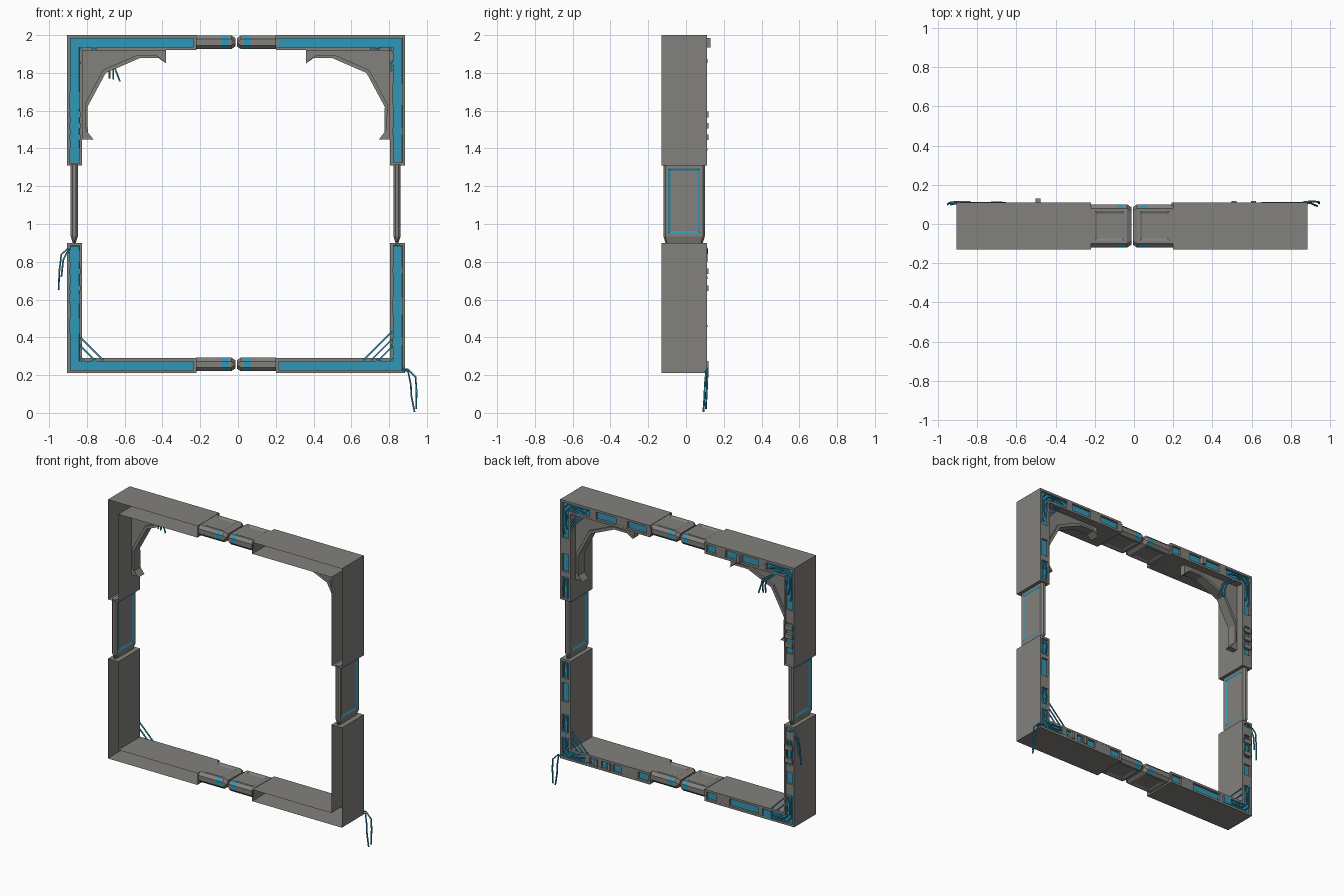
import bpy, bmesh, math
from mathutils import Vector

if "Cube" in bpy.data.objects:
    bpy.data.objects.remove(bpy.data.objects["Cube"])

CX, CZ = -0.01, 1.105          # centre of the square frame


def material(name, rgb):
    m = bpy.data.materials.new(name)
    m.diffuse_color = (*rgb, 1)
    m.use_nodes = True
    m.node_tree.nodes["Principled BSDF"].inputs["Base Color"].default_value = m.diffuse_color
    return m


GREY = material("warm grey metal", (0.225, 0.22, 0.205))
TEAL = material("teal light", (0.03, 0.31, 0.47))


def finish(name, bm, mats=(GREY, TEAL), recalc=True):
    if recalc:
        bmesh.ops.recalc_face_normals(bm, faces=bm.faces[:])
    me = bpy.data.meshes.new(name)
    bm.to_mesh(me)
    bm.free()
    for m in mats:
        me.materials.append(m)
    ob = bpy.data.objects.new(name, me)
    bpy.context.collection.objects.link(ob)
    return ob


def prism(name, pts, y0, y1, mat=GREY):
    """Extrude an x/z outline from y0 to y1."""
    bm = bmesh.new()
    a = [bm.verts.new((x, y0, z)) for x, z in pts]
    b = [bm.verts.new((x, y1, z)) for x, z in pts]
    bm.faces.new(a)
    bm.faces.new(b[::-1])
    for i in range(len(pts)):
        j = (i + 1) % len(pts)
        bm.faces.new((a[i], b[i], b[j], a[j]))
    return finish(name, bm, (mat,))


def box(name, x0, x1, y0, y1, z0, z1, mat=GREY):
    return prism(name, [(x0, z0), (x1, z0), (x1, z1), (x0, z1)], y0, y1, mat)


def cable(name, pts, r=0.005):
    cu = bpy.data.curves.new(name, 'CURVE')
    cu.dimensions = '3D'
    cu.bevel_depth, cu.bevel_resolution, cu.use_fill_caps = r, 1, True
    s = cu.splines.new('POLY')
    s.points.add(len(pts) - 1)
    for p, c in zip(s.points, pts):
        p.co = (*c, 1)
    cu.materials.append(TEAL)
    ob = bpy.data.objects.new(name, cu)
    bpy.context.collection.objects.link(ob)


# Corner troughs: L-shaped shells, open at the front, teal recess at the back
def corner_shell(name, sx, sz):
    L = [(.895, .895), (.21, .895), (.21, .815), (.815, .815), (.815, .205), (.895, .205)]
    bm = bmesh.new()
    back = [bm.verts.new((CX + sx * x, .11, CZ + sz * z)) for x, z in L]
    front = [bm.verts.new((v.co.x, -.13, v.co.z)) for v in back]
    face = bm.faces.new(back)
    face.normal_update()
    if face.normal.y < 0:
        face.normal_flip()
    for i in range(6):
        j = (i + 1) % 6
        f = bm.faces.new((back[i], back[j], front[j], front[i]))
        f.normal_update()
        if sx * sz > 0:
            f.normal_flip()
    bm.normal_update()
    bmesh.ops.inset_region(bm, faces=[face], thickness=.015, use_even_offset=True)
    bmesh.ops.inset_region(bm, faces=[face], thickness=.0005, depth=-.015, use_even_offset=True)
    face.material_index = 1
    bmesh.ops.recalc_face_normals(bm, faces=bm.faces[:])
    face.normal_update()
    if face.normal.y < 0:
        bmesh.ops.reverse_faces(bm, faces=bm.faces[:])
    finish(name, bm, recalc=False)


for sx, side in ((-1, "left"), (1, "right")):
    for sz, lev in ((1, "upper"), (-1, "lower")):
        corner_shell(f"{lev}_{side}_corner_shell", sx, sz)
        # Cable bundle turning the corner on the back
        for k in range(3):
            d, e = .875 - .018 * k, .66 + .04 * k
            pts = [(e, d - .012), (e + .05, d), (d - .04, d), (d, d - .04), (d, e + .04), (d - .012, e)]
            cable(f"{lev}_{side}_corner_cable",
                  [(CX + sx * x, .106, CZ + sz * z) for x, z in pts])


# Linking pieces between the corners: chamfered bars with tapered tip and sunk panels
def link_piece(name, vertical, c, sections, half, stripe, panel, rim_teal):
    bm = bmesh.new()
    rings = []
    ch = half * .55
    for t, s in sections:
        h, y0, y1 = half - s, -.12 + s, .10 - s
        prof = [(-h, y0 + ch), (-h, y1 - ch), (-h + ch, y1), (h - ch, y1),
                (h, y1 - ch), (h, y0 + ch), (h - ch, y0), (-h + ch, y0)]
        rings.append([bm.verts.new((c + u, y, t) if vertical else (t, y, c + u)) for u, y in prof])
    bm.faces.new(rings[0])
    bm.faces.new(rings[-1])
    for a, b in zip(rings, rings[1:]):
        for i in range(8):
            j = (i + 1) % 8
            bm.faces.new((a[i], a[j], b[j], b[i]))
    bmesh.ops.recalc_face_normals(bm, faces=bm.faces[:])
    bm.normal_update()
    along, thin = (2, 0) if vertical else (0, 2)
    inside = lambda f, r: r and r[0] < f.calc_center_median()[along] < r[1]
    for f in bm.faces:
        if inside(f, stripe) and abs(f.normal.y) > .3:
            f.material_index = 1
    for sgn in (-1, 1):
        sel = [f for f in bm.faces if inside(f, panel) and f.normal[thin] * sgn > .95]
        bmesh.ops.inset_region(bm, faces=sel, thickness=.015, use_even_offset=True)
        rim = bmesh.ops.inset_region(bm, faces=sel, thickness=.012, depth=-.006, use_even_offset=True)
        if rim_teal:
            for f in rim["faces"]:
                f.material_index = 1
    finish(name, bm)


for lev, z in (("top", 1.962), ("bottom", .257)):
    for s, side in ((-1, "left"), (1, "right")):
        X = lambda d: CX + s * d
        link_piece(f"{lev}_{side}_link", False, z,
                   [(X(.212), 0), (X(.205), 0), (X(.075), 0), (X(.04), 0), (X(.025), 0), (X(.004), .014)],
                   .036, sorted((X(.075), X(.04))), sorted((X(.205), X(.025))), False)
for x, side in ((-.867, "left"), (.842, "right")):
    link_piece(f"{side}_side_link", True, x,
               [(1.315, 0), (1.31, 0), (.935, 0), (.897, .012)], .019, None, (.935, 1.31), True)

# Arched brackets in the two upper corners: thin web with a wider flange
ARC = [(-.38, 1.85), (-.42, 1.878), (-.52, 1.878), (-.70, 1.80), (-.797, 1.62),
       (-.795, 1.485), (-.765, 1.447)]
for s, side in ((1, "left"), (-1, "right")):
    M = lambda p: (CX + s * (p[0] - CX), p[1])
    web = ARC + [(-.825, 1.447), (-.825, 1.92), (-.38, 1.92)]
    prism(f"{side}_bracket_web", [M(p) for p in web], .015, .055)
    off = [(x - .014, z + .016) for x, z in ARC]
    prism(f"{side}_bracket_flange", [M(p) for p in ARC + off[::-1]], 0, .07)

# Grey cover plates on the back, leaving teal windows between them
ROWS = {
    1.96: [(.61, .66), (.37, .46), (.19, .23), (-.38, -.30), (-.50, -.48), (-.69, -.63)],
    .25: [(.29, .42), (.48, .53), (.57, .61), (.66, .70), (-.41, -.31), (-.66, -.63)],
}
COLS = {
    .845: [(1.63, 1.74), (1.47, 1.51), (.74, .77), (.52, .61), (.36, .40)],
    -.865: [(1.61, 1.70), (1.32, 1.40), (.80, .86), (.58, .63), (.42, .50)],
}
for z, spans in ROWS.items():
    for a, b in spans:
        box("back_cover_plate", a, b, .0955, .1095, z - .026, z + .026)
for x, spans in COLS.items():
    for a, b in spans:
        box("back_cover_plate", x - .026, x + .026, .0955, .1095, a, b)

# Small raised blocks on the back
for z in (1.58, 1.52, 1.46, .75, .66):
    box("back_block", -.895, -.835, .096, .118, z - .015, z + .015)
for x, y, z in ((-.49, .13, 1.96), (.51, .118, .25), (.61, .118, .25)):
    box("back_block", x - .012, x + .012, .096, y, z - .025, z + .025)
box("teal_block", -.73, -.67, .096, .114, .225, .275, TEAL)

# Vertical cable runs on the back of the side bars
for x, a, b in ((.845, 1.33, 1.46), (.845, .78, .89), (-.865, .64, .79), (.845, .41, .51)):
    for k in (-1, 1):
        cable("side_cable", [(x + .012 * k, .104, a), (x + .016 * k, .108, (a + b) / 2), (x + .008 * k, .104, b)])

# Diagonal cables across the lower corners
for d in (.14, .10, .06):
    cable("lower_right_diagonal_cable", [(.805 - d, .105, .28), (.815, .105, .29 + d)])
for d in (.11, .065):
    cable("lower_left_diagonal_cable", [(-.825 + d, .105, .28), (-.835, .105, .29 + d)])

# Short loose cables by the upper corners
for x, dx, z in ((-.68, 0, 1.77), (-.66, 0, 1.765), (-.65, .025, 1.755)):
    cable("upper_left_loose_cable", [(-.78, .105, 1.94), (x - .01, .108, 1.86), (x, .105, 1.82), (x + dx, .1, z)])
for d in (0, .02, .04):
    cable("upper_right_diagonal_cable", [(.70 + d, .105, 1.93), (.815, .105, 1.81 + d)])

# Dangling cables at the outer edges
for pts in ([(.86, .11, .235), (.90, .115, .23), (.94, .113, .19), (.945, .11, .12), (.944, .105, .02)],
            [(.86, .105, .23), (.90, .107, .22), (.915, .10, .15), (.918, .098, .09), (.935, .092, .005)]):
    cable("lower_right_hanging_cable", pts)
for pts in ([(-.87, .11, .87), (-.905, .112, .865), (-.935, .11, .84), (-.945, .105, .76), (-.95, .10, .65)],
            [(-.87, .105, .86), (-.905, .105, .85), (-.925, .102, .81), (-.935, .10, .72)]):
    cable("left_hanging_cable", pts)
